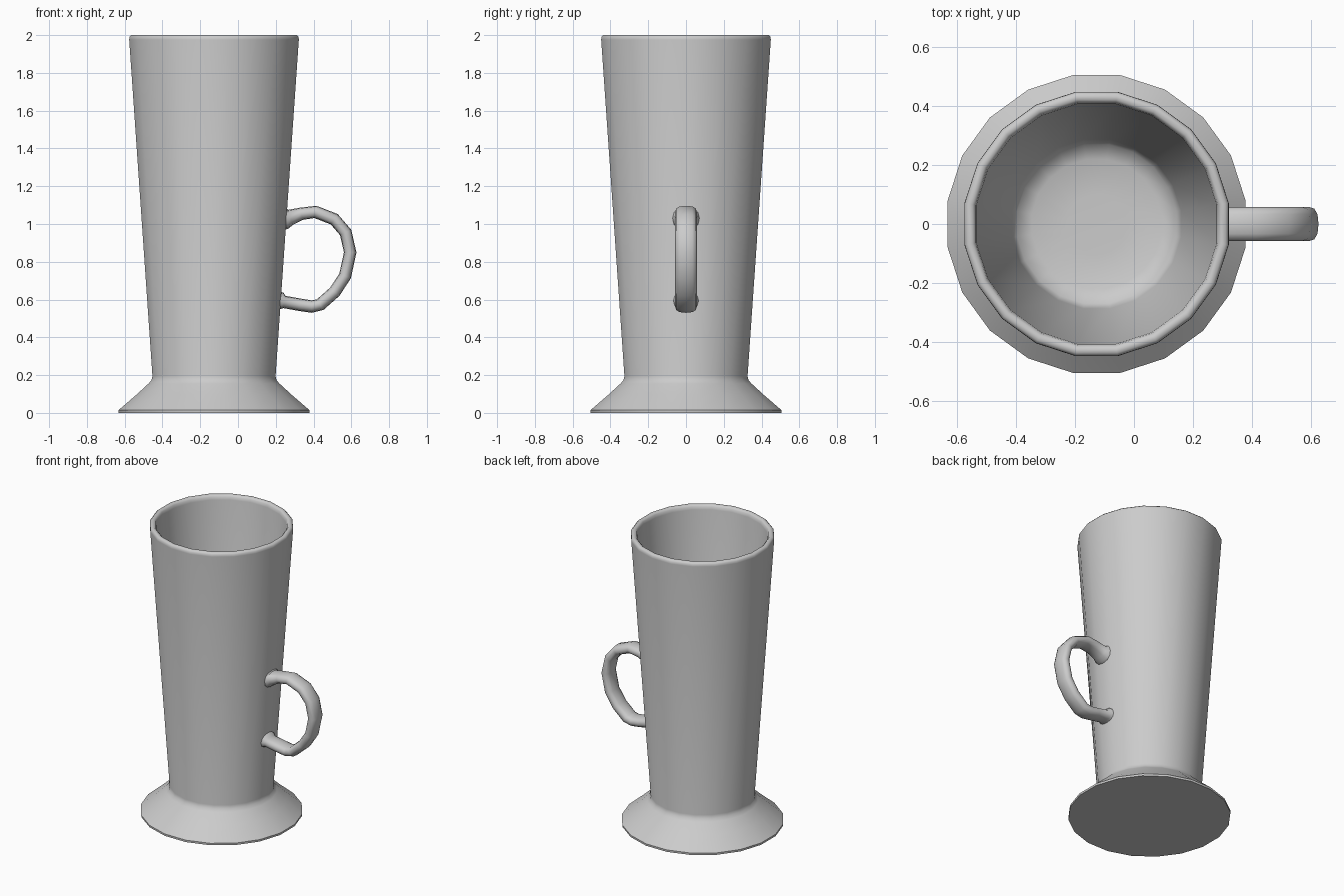
import bpy, bmesh, math
from mathutils import Vector

if "Cube" in bpy.data.objects:
    bpy.data.objects.remove(bpy.data.objects["Cube"])


def finish(name, bm, angle):
    bmesh.ops.recalc_face_normals(bm, faces=bm.faces)
    me = bpy.data.meshes.new(name)
    bm.to_mesh(me)
    bm.free()
    ob = bpy.data.objects.new(name, me)
    bpy.context.collection.objects.link(ob)
    bpy.ops.object.select_all(action='DESELECT')
    ob.select_set(True)
    bpy.context.view_layer.objects.active = ob
    bpy.ops.object.shade_smooth_by_angle(angle=math.radians(angle))
    return ob


def skin(bm, rings):
    """Bridge successive vertex rings and cap both ends."""
    loops = [[bm.verts.new(p) for p in ring] for ring in rings]
    n = len(loops[0])
    for a, b in zip(loops, loops[1:]):
        for i in range(n):
            j = (i + 1) % n
            bm.faces.new((a[i], a[j], b[j], b[i]))
    bm.faces.new(loops[0])
    bm.faces.new(loops[-1])


# Cup with flared foot, rolled rim and hollow inside: 20-sided revolve
SIDES, CX = 20, -0.127
profile = [(0.505, 0), (0.506, 0.014), (0.41, 0.097), (0.347, 0.155),
           (0.331, 0.172), (0.326, 0.195), (0.449, 1.975), (0.448, 1.99),
           (0.438, 2.0), (0.422, 2.0), (0.412, 1.99), (0.408, 1.97),
           (0.287, 0.24), (0.27, 0.2), (0.22, 0.18), (0.1, 0.175)]
rings = []
for apothem, z in profile:
    r = apothem / math.cos(math.pi / SIDES)
    rings.append([(CX + r * math.cos((i + 0.5) * math.tau / SIDES),
                   r * math.sin((i + 0.5) * math.tau / SIDES), z)
                  for i in range(SIDES)])
bm = bmesh.new()
skin(bm, rings)
finish("cup", bm, 50)

# Handle: oval section swept along a loop, flaring where it meets the cup
T, W = 0.033, 0.058
path = [(0.24, 1.03, 0.062, 0.073), (0.262, 1.032, 0.056, 0.07),
        (0.277, 1.035, 0.042, 0.06), (0.335, 1.054, T, W),
        (0.41, 1.064, T, W), (0.51, 1.025, T, W), (0.57, 0.955, T, W),
        (0.594, 0.85, T, W), (0.567, 0.725, T, W), (0.512, 0.641, T, W),
        (0.435, 0.573, T, W), (0.39, 0.563, T, W), (0.33, 0.572, T, W),
        (0.246, 0.587, T, W), (0.231, 0.592, 0.045, 0.066),
        (0.21, 0.595, 0.05, 0.068)]
rings = []
for k, (x, z, t, w) in enumerate(path):
    p, q = path[max(k - 1, 0)], path[min(k + 1, len(path) - 1)]
    d = Vector((q[0] - p[0], q[1] - p[1])).normalized()
    ring = []
    for i in range(12):
        a = math.tau * i / 12
        # slightly squared oval
        c, s = [math.copysign(abs(f) ** 0.8, f) for f in (math.cos(a), math.sin(a))]
        ring.append((x - d.y * t * c, w * s, z + d.x * t * c))
    rings.append(ring)
bm = bmesh.new()
skin(bm, rings)
finish("handle", bm, 50)
